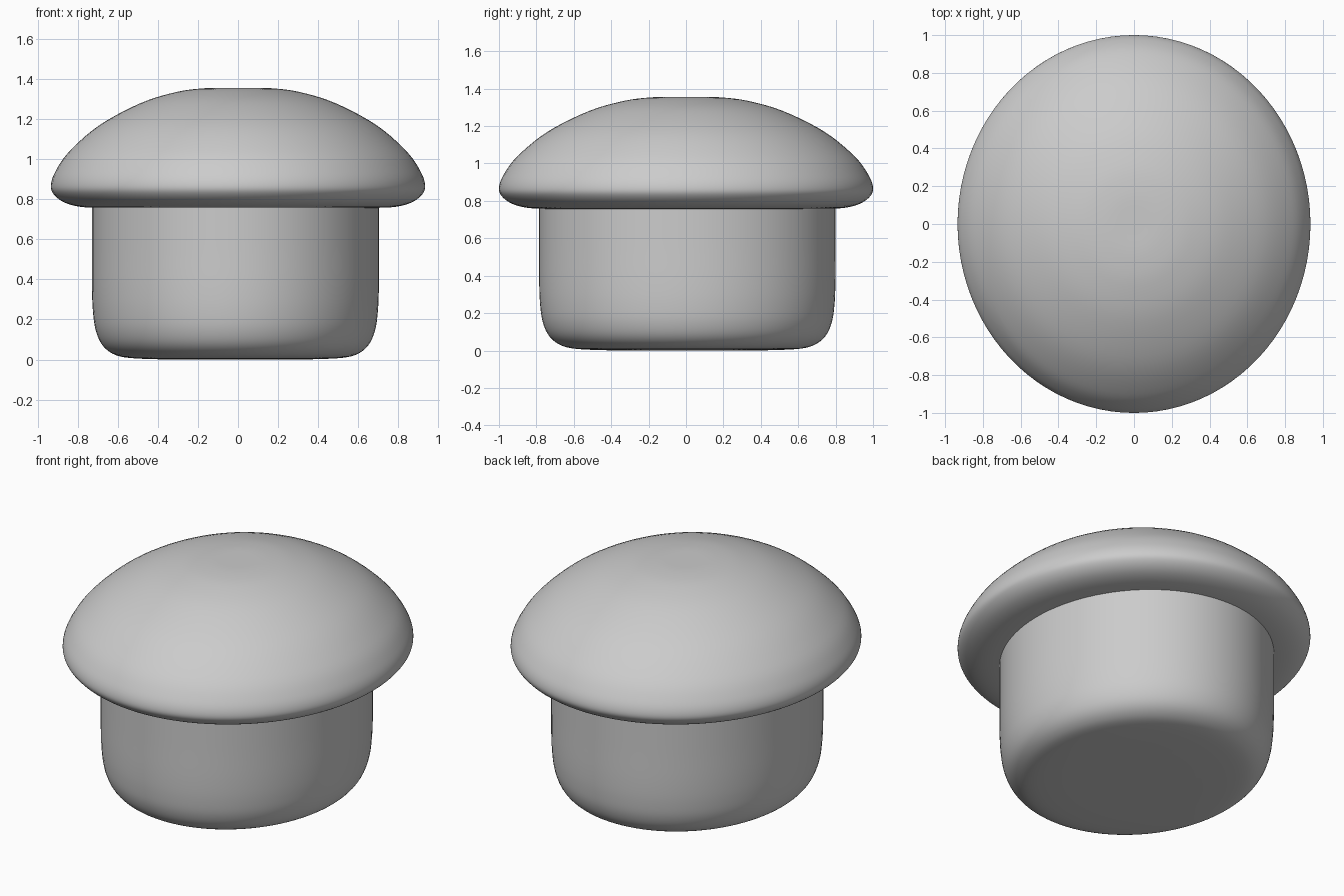
import bpy, bmesh, math
from mathutils import Vector

if "Cube" in bpy.data.objects:
    bpy.data.objects.remove(bpy.data.objects["Cube"])

SEGMENTS = 96


def smooth_profile(points, steps=5):
    """Catmull-Rom curve through (radius, height) points."""
    p = [Vector(q) for q in points]
    p = [p[0]] + p + [p[-1]]
    out = []
    for a, b, c, d in zip(p, p[1:], p[2:], p[3:]):
        for i in range(steps):
            t = i / steps
            out.append(0.5 * (2 * b + (c - a) * t + (2 * a - 5 * b + 4 * c - d) * t ** 2
                              + (3 * b - a - 3 * c + d) * t ** 3))
    return out + [p[-1]]


def lathe(name, points, rx, ry, cx=0.0, cy=0.0):
    """Revolve a unit-radius profile into a closed oval solid."""
    bm = bmesh.new()
    rings = []
    for r, z in smooth_profile(points):
        rings.append([bm.verts.new((cx + rx * r * math.cos(2 * math.pi * k / SEGMENTS),
                                    cy + ry * r * math.sin(2 * math.pi * k / SEGMENTS), z))
                      for k in range(SEGMENTS)])
    for lo, hi in zip(rings, rings[1:]):
        for k in range(SEGMENTS):
            n = (k + 1) % SEGMENTS
            bm.faces.new((lo[k], lo[n], hi[n], hi[k]))
    bm.faces.new(rings[0][::-1])
    bm.faces.new(rings[-1])
    mesh = bpy.data.meshes.new(name)
    bm.to_mesh(mesh)
    bm.free()
    obj = bpy.data.objects.new(name, mesh)
    bpy.context.collection.objects.link(obj)
    bpy.ops.object.select_all(action='DESELECT')
    obj.select_set(True)
    bpy.context.view_layer.objects.active = obj
    bpy.ops.object.shade_smooth_by_angle(angle=math.radians(40))
    return obj


# Domed cap with a rounded rim and flat underside
lathe("mushroom_cap",
      [(0.40, 0.757), (0.70, 0.757), (0.84, 0.762), (0.93, 0.785), (0.985, 0.825),
       (1.0, 0.87), (0.975, 0.94), (0.90, 1.04), (0.74, 1.17), (0.52, 1.28),
       (0.33, 1.335), (0.18, 1.354), (0.05, 1.356)],
      0.934, 1.0)

# Thick oval stem with a rounded foot, slightly off centre
lathe("stem",
      [(0.40, 0.0), (0.62, 0.003), (0.78, 0.012), (0.87, 0.035), (0.935, 0.08),
       (0.975, 0.15), (0.993, 0.24), (1.0, 0.36), (1.0, 0.55), (1.0, 0.78)],
      0.716, 0.792, -0.013, 0.007)
